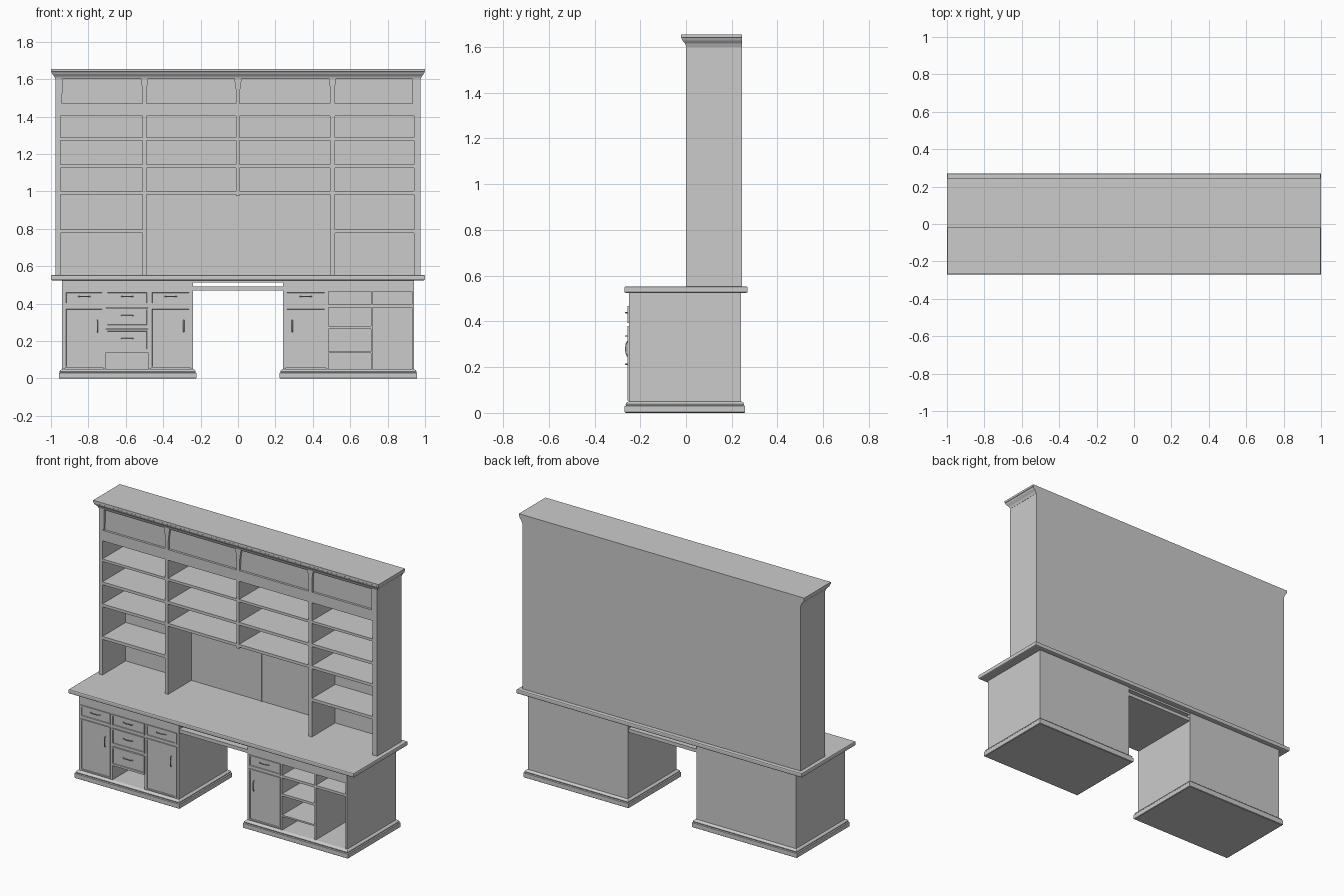
import bpy, bmesh

if "Cube" in bpy.data.objects:
    bpy.data.objects.remove(bpy.data.objects["Cube"])


def finish(name, bm):
    bmesh.ops.recalc_face_normals(bm, faces=bm.faces[:])
    me = bpy.data.meshes.new(name)
    bm.to_mesh(me)
    bm.free()
    ob = bpy.data.objects.new(name, me)
    bpy.context.collection.objects.link(ob)
    return ob


def loft(name, rings):
    """Stack of rectangles (x0, x1, y0, y1, z) joined into one closed solid."""
    bm = bmesh.new()
    loops = [[bm.verts.new(p) for p in ((x0, y0, z), (x1, y0, z), (x1, y1, z), (x0, y1, z))]
             for x0, x1, y0, y1, z in rings]
    for a, b in zip(loops, loops[1:]):
        for i in range(4):
            j = (i + 1) % 4
            bm.faces.new((a[i], a[j], b[j], b[i]))
    bm.faces.new(loops[0][::-1])
    bm.faces.new(loops[-1])
    return finish(name, bm)


def box(name, x0, x1, y0, y1, z0, z1):
    return loft(name, [(x0, x1, y0, y1, z0), (x0, x1, y0, y1, z1)])


def moulding(name, x0, x1, y0, y1, profile, back=1):
    """Rectangle swept by a profile of (overhang, z); back=0 keeps the rear flat."""
    return loft(name, [(x0 - o, x1 + o, y0 - o, y1 + o * back, z) for o, z in profile])


def front_panel(name, x0, x1, z0, z1):
    """Door or drawer front with a framed, recessed centre."""
    bm = bmesh.new()
    v = [bm.verts.new(p) for p in ((x0, -.256, z0), (x1, -.256, z0), (x1, -.256, z1), (x0, -.256, z1))]
    w = [bm.verts.new((p.co.x, -.24, p.co.z)) for p in v]
    face = bm.faces.new(v)
    bm.faces.new(w[::-1])
    for i in range(4):
        j = (i + 1) % 4
        bm.faces.new((v[i], w[i], w[j], v[j]))
    bmesh.ops.recalc_face_normals(bm, faces=bm.faces[:])
    bmesh.ops.inset_region(bm, faces=[face], thickness=.012)
    bmesh.ops.inset_region(bm, faces=[face], thickness=.002, depth=-.004)
    return finish(name, bm)


def handle(name, x, z, upright=False):
    """Bowed bar pull."""
    cu = bpy.data.curves.new(name, 'CURVE')
    cu.dimensions = '3D'
    cu.bevel_depth = .0028
    cu.bevel_resolution = 2
    cu.use_fill_caps = True
    sp = cu.splines.new('POLY')
    path = [(-.032, -.25), (-.031, -.257), (-.02, -.262), (0, -.264), (.02, -.262), (.031, -.257), (.032, -.25)]
    sp.points.add(len(path) - 1)
    for p, (t, y) in zip(sp.points, path):
        p.co = (x, y, z + t, 1) if upright else (x + t, y, z, 1)
    ob = bpy.data.objects.new(name, cu)
    bpy.context.collection.objects.link(ob)


def drawer(name, x0, x1, z0, z1):
    front_panel(name, x0, x1, z0, z1)
    handle(name + "_handle", (x0 + x1) / 2, (z0 + z1) / 2 + .008)


def door(name, x0, x1, hx):
    front_panel(name, x0, x1, .055, .38)
    handle(name + "_handle", hx, .28, True)


# Pedestal cabinets: columns of openings, each with its extra shelves
YF, YB = -.25, .24
cabinets = {
    "left": (-.94, -.24, [(-.925, -.72, []), (-.705, -.48, [(.265, .28), (.14, .15)]), (-.465, -.255, [])]),
    "right": (.24, .94, [(.255, .47, []), (.485, .71, [(.265, .28), (.135, .145)]), (.72, .93, [])]),
}
for side, (x0, x1, cols) in cabinets.items():
    moulding(side + "_plinth", x0, x1, YF, YB,
             [(.014, 0), (.018, .003), (.018, .03), (.012, .033), (.014, .038), (.012, .043), (.006, .048), (0, .05)])
    box(side + "_cabinet_back", x0, x1, YB - .015, YB, .045, .525)
    box(side + "_cabinet_top_rail", x0, x1, YF, YB, .465, .525)
    edges = [x0] + [c for col in cols for c in col[:2]] + [x1]
    for i in range(0, len(edges), 2):
        box(side + "_cabinet_upright", edges[i], edges[i + 1], YF, YB, .045, .525)
    for a, b, extra in cols:
        for lo, hi in [(.38, .396)] + extra:
            box(side + "_cabinet_shelf", a, b, YF, YB - .01, lo, hi)

# Drawers and doors
for a, b in ((-.927, -.718), (-.707, -.478), (-.467, -.253), (.253, .472)):
    drawer("top_drawer", a, b, .394, .467)
drawer("middle_drawer", -.707, -.478, .278, .378)
drawer("lower_drawer", -.707, -.478, .148, .262)
door("left_door", -.927, -.718, -.752)
door("inner_left_door", -.467, -.253, -.29)
door("right_door", .253, .472, .29)

# Keyboard tray in the kneehole
box("kneehole_tray", -.24, .24, -.245, .235, .47, .492)
box("kneehole_top_rail", -.24, .24, -.245, .235, .513, .526)

# Worktop
moulding("worktop", -.995, .995, -.265, .265,
         [(-.001, .525), (.003, .527), (.005, .532), (.005, .546), (.003, .551), (-.001, .553)])

# Upper hutch carcass
HB = .245
Z0 = .552
box("hutch_back", -.975, .975, HB - .012, HB, Z0, 1.64)
for x0, x1 in ((-.975, -.95), (.942, .975)):
    box("hutch_side", x0, x1, 0, HB, Z0, 1.64)
for x0, x1 in ((-.51, -.49), (.493, .518)):
    box("hutch_upright", x0, x1, 0, HB - .01, Z0, 1.64)
box("hutch_centre_upright", -.01, .008, 0, HB - .01, .975, 1.64)
box("hutch_back_batten", -.004, .004, HB - .017, HB - .01, Z0, .985)

# Shelves
columns = [(-.95, -.51), (-.49, -.01), (.008, .493), (.518, .942)]
for i, (a, b) in enumerate(columns):
    shelves = [(1.272, 1.288), (1.125, 1.143), (.985, 1.003)]
    if i in (0, 3):
        shelves.append((.778, .797))
    for lo, hi in shelves:
        box("hutch_shelf", a, b, 0, HB - .01, lo, hi)
    # frieze: rail, recessed panel, ceiling board
    box("frieze_rail", a, b, 0, .02, 1.403, 1.47)
    box("frieze_panel", a, b, .014, .024, 1.46, 1.64)
    box("shelf_ceiling", a, b, 0, HB - .01, 1.403, 1.42)

# Flared brackets below the cornice
for x in (-.95, -.5, 0, .505, .942):
    w = .02 if abs(x) < .9 else .012
    loft("cornice_bracket", [(x - .008, x + .008, .001, .018, 1.47),
                             (x - .011, x + .011, .001, .018, 1.54),
                             (x - w, x + w, .001, .018, 1.605)])

# Cornice overhanging front and sides only
moulding("cornice", -.975, .975, .003, HB,
         [(.001, 1.6), (.004, 1.607), (.007, 1.615), (.013, 1.622), (.019, 1.629),
          (.022, 1.636), (.022, 1.64), (.025, 1.642), (.025, 1.655)], back=0)
